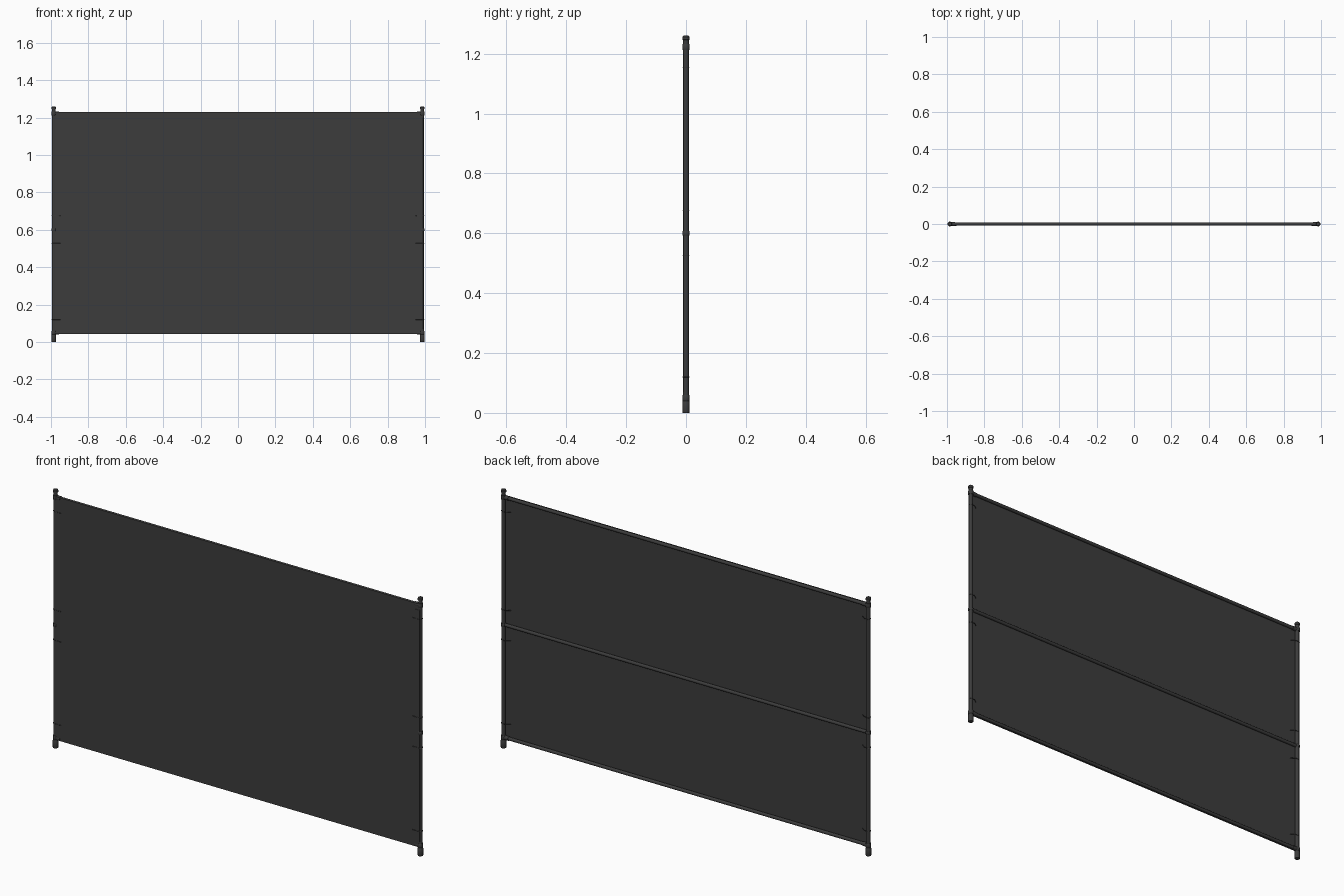
import bpy, bmesh, math
from mathutils import Vector

if "Cube" in bpy.data.objects:
    bpy.data.objects.remove(bpy.data.objects["Cube"])

POST_X = 0.985
RAILS = (0.050, 0.600, 1.222)
TIES = (0.120, 0.527, 0.675, 1.155)

mat = bpy.data.materials.new("dark_grey")
mat.diffuse_color = (0.045, 0.045, 0.045, 1)
mat.use_nodes = True
mat.node_tree.nodes["Principled BSDF"].inputs["Base Color"].default_value = mat.diffuse_color


def finish(name, bm):
    mesh = bpy.data.meshes.new(name)
    bmesh.ops.recalc_face_normals(bm, faces=bm.faces)
    bm.to_mesh(mesh)
    bm.free()
    mesh.materials.append(mat)
    ob = bpy.data.objects.new(name, mesh)
    bpy.context.collection.objects.link(ob)
    return ob


def smooth(ob):
    bpy.ops.object.select_all(action='DESELECT')
    ob.select_set(True)
    bpy.context.view_layer.objects.active = ob
    bpy.ops.object.shade_smooth_by_angle(angle=math.radians(35))


def lathe(name, profile, origin, axis='Z', segs=20):
    """Revolve (radius, distance) pairs about an axis through origin."""
    bm = bmesh.new()
    rings = []
    for r, d in profile:
        ring = []
        for i in range(segs):
            a = math.tau * i / segs
            c, s = r * math.cos(a), r * math.sin(a)
            p = (c, s, d) if axis == 'Z' else (d, c, s)
            ring.append(bm.verts.new(Vector(origin) + Vector(p)))
        rings.append(ring)
    for a, b in zip(rings, rings[1:]):
        for i in range(segs):
            j = (i + 1) % segs
            bm.faces.new((a[i], a[j], b[j], b[i]))
    bm.faces.new(rings[0])
    bm.faces.new(rings[-1])
    smooth(finish(name, bm))


def box(name, lo, hi):
    bm = bmesh.new()
    bmesh.ops.create_cube(bm, size=1)
    for v in bm.verts:
        v.co = Vector([(lo[k] + hi[k]) / 2 + v.co[k] * (hi[k] - lo[k]) for k in range(3)])
    finish(name, bm)


def tie(name, side, z):
    """Cord loop round a post that pinches together through the sheet."""
    pts = [(0.950, -0.0095), (0.972, -0.0105)]
    for i in range(9):
        a = -math.pi / 2 + math.pi * i / 8
        pts.append((POST_X + 0.0105 * math.cos(a), 0.0105 * math.sin(a)))
    pts += [(0.968, 0.008), (0.950, -0.005)]
    cu = bpy.data.curves.new(name, 'CURVE')
    cu.dimensions = '3D'
    cu.bevel_depth = 0.0013
    cu.bevel_resolution = 1
    sp = cu.splines.new('POLY')
    sp.points.add(len(pts) - 1)
    for p, (x, y) in zip(sp.points, pts):
        p.co = (side * x, y, z, 1)
    sp.use_cyclic_u = True
    cu.materials.append(mat)
    bpy.context.collection.objects.link(bpy.data.objects.new(name, cu))


# fabric sheet and its right-hand hem
box("sheet", (-0.984, -0.0090, 0.042), (0.984, -0.0078, 1.229))
box("sheet_hem", (0.967, -0.0108, 0.070), (0.988, -0.0088, 1.200))

# horizontal rails
for n, z in zip(("bottom", "middle", "top"), RAILS):
    lathe(n + "_rail", [(0.008, -0.985), (0.008, 0.985)], (0, 0, z), 'X')

for side, n in ((-1, "left"), (1, "right")):
    x = side * POST_X
    # post, foot and cap
    lathe(n + "_post", [(0.0095, 0.005), (0.0095, 1.245)], (x, 0, 0))
    lathe(n + "_foot", [(0.0115, 0), (0.0125, 0.002), (0.0125, 0.036), (0.0105, 0.040)], (x, 0, 0))
    lathe(n + "_cap", [(0.0095, 1.245), (0.012, 1.247), (0.012, 1.256), (0.009, 1.260)], (x, 0, 0))
    # tee fittings where the rails meet the posts
    for k, (z, h) in enumerate(zip(RAILS, (0.010, 0.007, 0.010))):
        lathe(f"{n}_collar_{k}", [(0.0115, -h), (0.0122, 1 - 1 - h + 0.001), (0.0122, h - 0.001), (0.0115, h)], (x, 0, z))
        if k != 1:
            lathe(f"{n}_socket_{k}", [(0.010, 0), (0.010, -side * 0.029)], (x, 0, z), 'X')
    # cord ties
    for k, z in enumerate(TIES):
        tie(f"{n}_tie_{k}", side, z)
